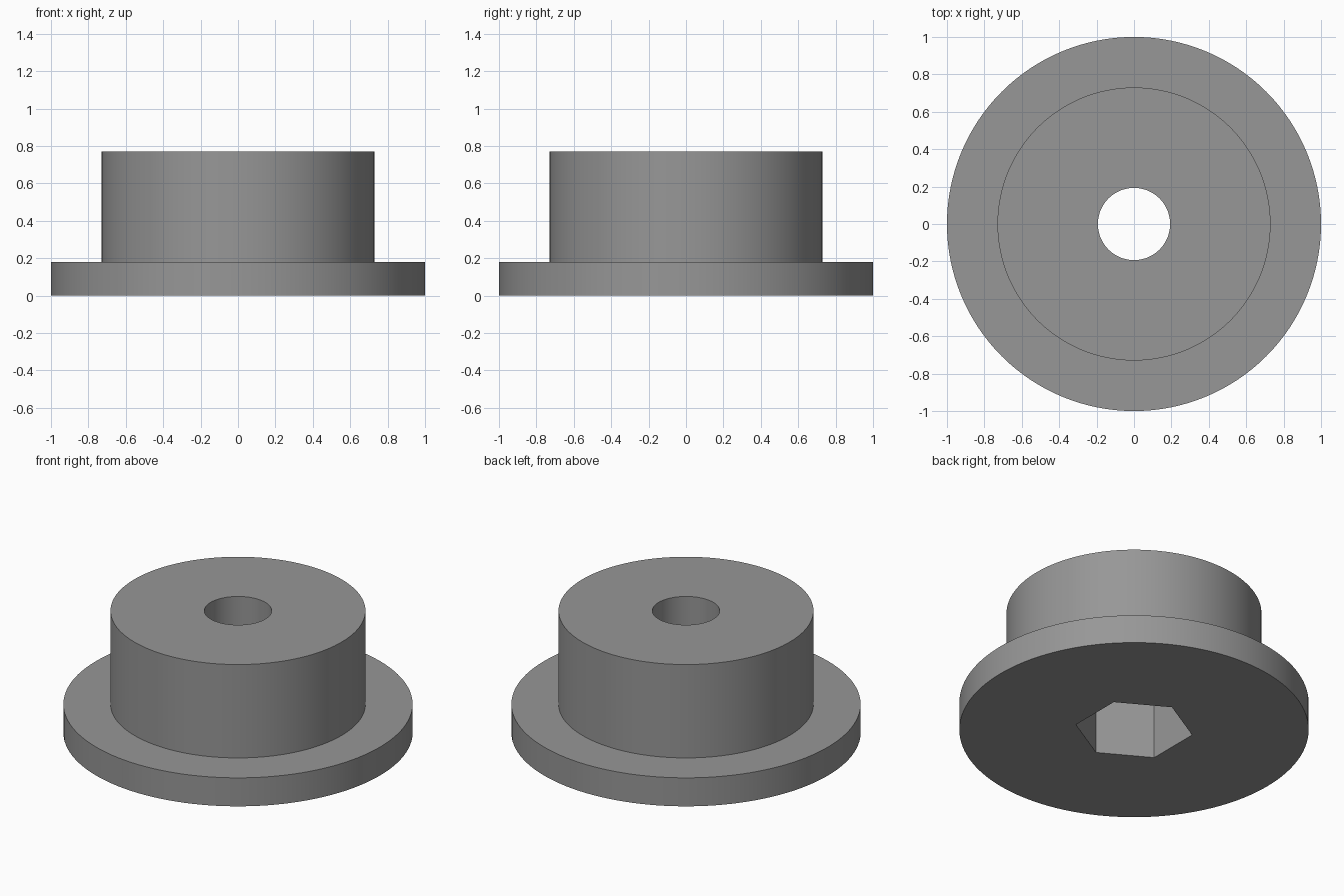
import bpy
import math

if "Cube" in bpy.data.objects:
    bpy.data.objects.remove(bpy.data.objects["Cube"])

SEGMENTS = 128
HEIGHT, FLANGE_TOP = 0.77, 0.18
FLANGE_R, HUB_R, BORE_R = 1.0, 0.73, 0.193
HEX_R, HEX_DEPTH = 0.338, 0.45

grey = bpy.data.materials.new("grey plastic")
grey.diffuse_color = (0.31, 0.31, 0.31, 1)
grey.use_nodes = True
grey.node_tree.nodes["Principled BSDF"].inputs["Base Color"].default_value = grey.diffuse_color


def lathe(name, profile):
    """Revolve a closed (radius, z) profile around the z axis."""
    n = len(profile)
    verts = [(r * math.cos(2 * math.pi * i / SEGMENTS),
              r * math.sin(2 * math.pi * i / SEGMENTS), z)
             for i in range(SEGMENTS) for r, z in profile]
    faces = []
    for i in range(SEGMENTS):
        a, b = i * n, (i + 1) % SEGMENTS * n
        for k in range(n):
            m = (k + 1) % n
            faces.append((a + k, b + k, b + m, a + m))
    mesh = bpy.data.meshes.new(name)
    mesh.from_pydata(verts, [], faces)
    mesh.materials.append(grey)
    obj = bpy.data.objects.new(name, mesh)
    bpy.context.collection.objects.link(obj)
    return obj


# Flanged hub with a round through-bore
hub = lathe("flanged_hub", [
    (BORE_R, 0), (FLANGE_R, 0), (FLANGE_R, FLANGE_TOP),
    (HUB_R, FLANGE_TOP), (HUB_R, HEIGHT), (BORE_R, HEIGHT)])

# Hexagonal nut pocket sunk into the underside
bpy.ops.mesh.primitive_cylinder_add(
    vertices=6, radius=HEX_R, depth=HEX_DEPTH + 0.1,
    location=(0, 0, (HEX_DEPTH - 0.1) / 2))
pocket = bpy.context.object
pocket.name = "nut_pocket_cutter"
pocket.hide_render = True
pocket.data.materials.append(grey)

cut = hub.modifiers.new("nut_pocket", 'BOOLEAN')
cut.operation = 'DIFFERENCE'
cut.solver = 'EXACT'
cut.object = pocket

bpy.ops.object.select_all(action='DESELECT')
hub.select_set(True)
bpy.context.view_layer.objects.active = hub
bpy.ops.object.modifier_apply(modifier=cut.name)
bpy.data.objects.remove(pocket)

# Smooth round walls, sharp rims
bpy.ops.object.shade_smooth_by_angle(angle=math.radians(30))
